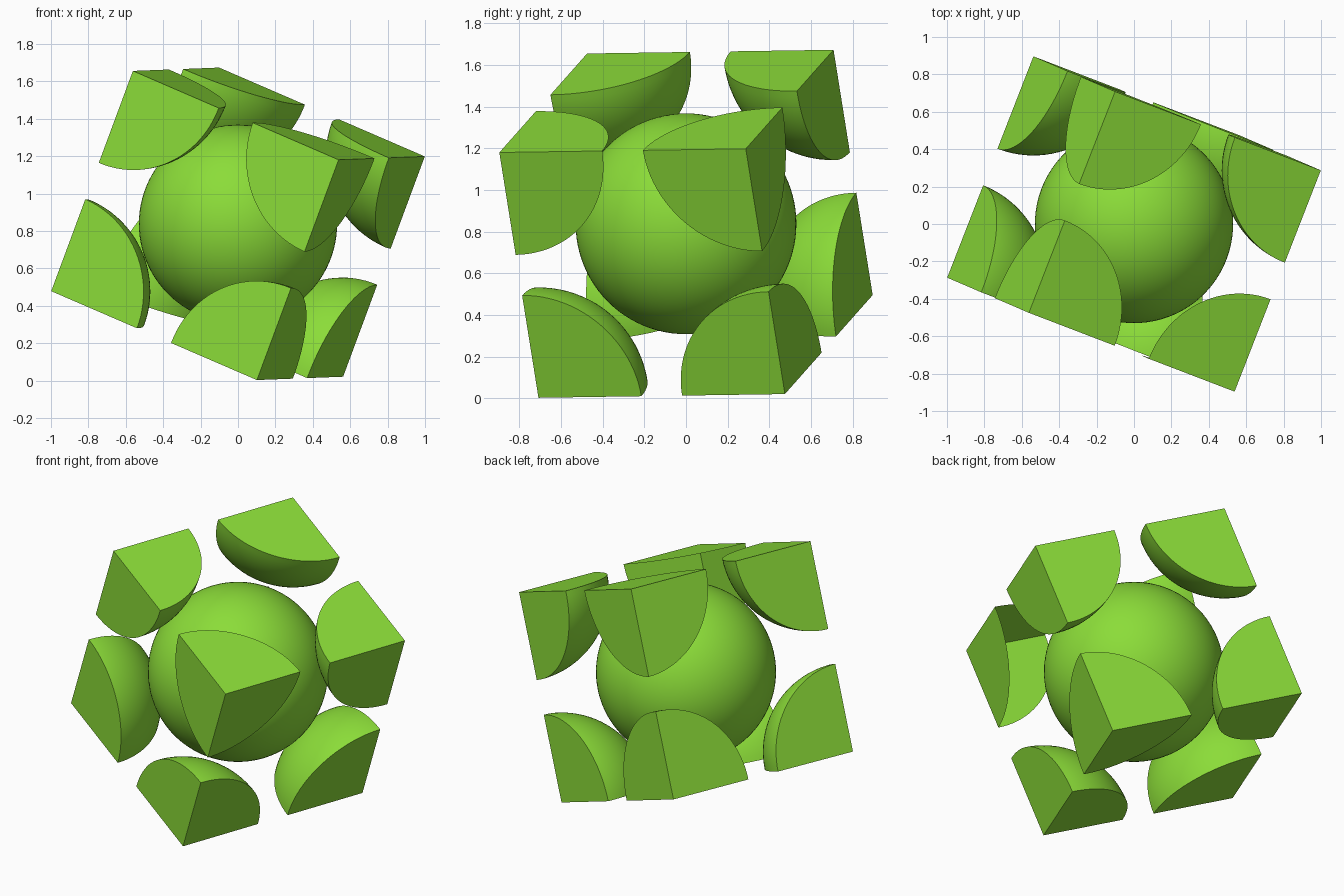
import bpy, bmesh
from math import sin, cos, pi
from mathutils import Vector

if "Cube" in bpy.data.objects:
    bpy.data.objects.remove(bpy.data.objects["Cube"])

R = 0.53           # radius of every sphere
HALF = 0.635       # half edge of the tilted cube
N = 24             # segments per quarter turn
CENTRE = Vector((0, 0, 0.838))

# Axes of the tilted cube
V = Vector((0.362, 0.929, 0.014)).normalized()
U = Vector((0.866, -0.331, -0.374))
U = (U - V * U.dot(V)).normalized()
W = U.cross(V).normalized()

green = bpy.data.materials.new("green")
green.diffuse_color = (0.26, 0.72, 0.04, 1)
green.use_nodes = True
green.node_tree.nodes["Principled BSDF"].inputs["Base Color"].default_value = green.diffuse_color


def finish(bm, name):
    mesh = bpy.data.meshes.new(name)
    bm.to_mesh(mesh)
    bm.free()
    mesh.materials.append(green)
    obj = bpy.data.objects.new(name, mesh)
    bpy.context.collection.objects.link(obj)
    return obj


def octant(name, su, sv, sw, open_inside=False):
    """Eighth of a ball at a cube corner, flat sides on the cube faces."""
    corner = CENTRE + HALF * (su * U + sv * V + sw * W)
    a, b, c = -su * U, -sv * V, -sw * W
    bm = bmesh.new()
    tip = bm.verts.new(corner)
    pole = bm.verts.new(corner + R * c)
    rows = []
    for i in range(1, N + 1):
        t = i / N * pi / 2
        rows.append([bm.verts.new(corner + R * (
            c * cos(t) + sin(t) * (a * cos(p) + b * sin(p))))
            for p in (j / N * pi / 2 for j in range(N + 1))])
    # Rounded inner surface
    patch = [bm.faces.new((pole, rows[0][j], rows[0][j + 1])) for j in range(N)]
    for r0, r1 in zip(rows, rows[1:]):
        for j in range(N):
            patch.append(bm.faces.new((r0[j], r1[j], r1[j + 1], r0[j + 1])))
    for f in patch:
        f.smooth = True
    # Three flat quarter discs
    bm.faces.new([tip, pole] + [r[0] for r in rows])
    bm.faces.new([tip, pole] + [r[N] for r in rows])
    bm.faces.new([tip] + rows[-1])
    bmesh.ops.recalc_face_normals(bm, faces=bm.faces)
    if open_inside:
        bmesh.ops.delete(bm, geom=patch, context='FACES')
    finish(bm, name)


# Whole ball in the middle
bm = bmesh.new()
bmesh.ops.create_uvsphere(bm, u_segments=96, v_segments=48, radius=R)
for f in bm.faces:
    f.smooth = True
finish(bm, "centre_sphere").location = CENTRE

# Eight corner pieces; the front right upper one is open on its inner side
for su in (-1, 1):
    for sv in (-1, 1):
        for sw in (-1, 1):
            name = "corner_%s_%s_%s" % ("right" if su > 0 else "left",
                                        "back" if sv > 0 else "front",
                                        "top" if sw > 0 else "bottom")
            octant(name, su, sv, sw, open_inside=(su, sv, sw) == (1, -1, 1))
